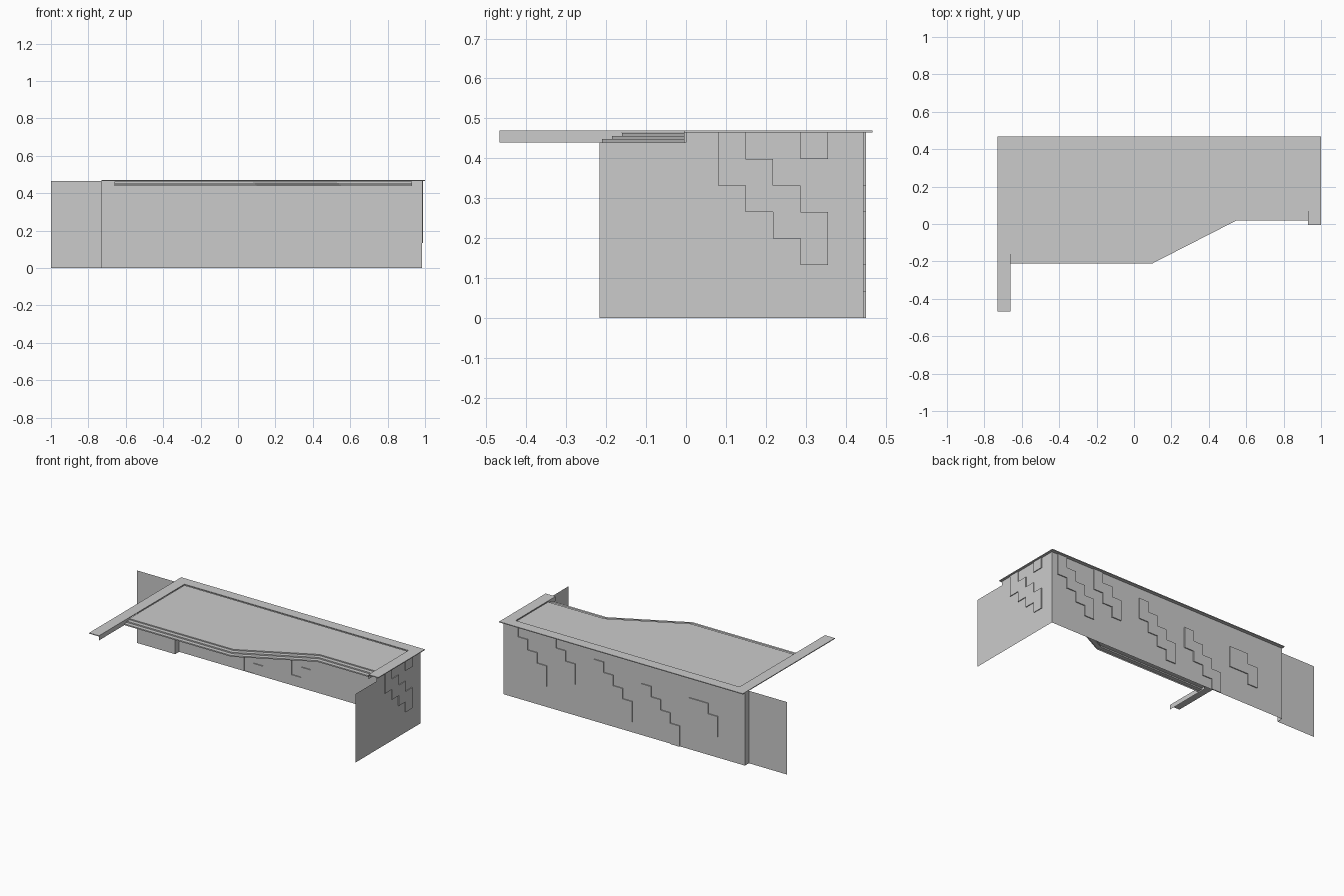
import bpy, bmesh

if "Cube" in bpy.data.objects:
    bpy.data.objects.remove(bpy.data.objects["Cube"])

TOP = 0.465          # wall height, underside of the rim
ROW = TOP / 7        # brick relief row height
COL = 0.0675         # brick relief column width


def finish(name, bm):
    me = bpy.data.meshes.new(name)
    bm.to_mesh(me)
    bm.free()
    ob = bpy.data.objects.new(name, me)
    bpy.context.collection.objects.link(ob)
    return ob


def sheet(name, faces):
    """Flat faces given as corner lists."""
    bm = bmesh.new()
    for f in faces:
        bm.faces.new([bm.verts.new(p) for p in f])
    bmesh.ops.remove_doubles(bm, verts=bm.verts, dist=1e-5)
    return finish(name, bm)


def relief_wall(name, cuts, raised, place, push):
    """Wall sheet on a grid of cells; raised cells are pushed outward."""
    bm = bmesh.new()
    grid = [[bm.verts.new(place(u, r * ROW)) for r in range(8)] for u in cuts]
    picked = []
    for i in range(len(cuts) - 1):
        mid = (cuts[i] + cuts[i + 1]) / 2
        for r in range(7):
            f = bm.faces.new((grid[i][r], grid[i + 1][r],
                              grid[i + 1][r + 1], grid[i][r + 1]))
            if raised(mid, r):
                picked.append(f)
    ext = bmesh.ops.extrude_face_region(bm, geom=picked)
    moved = [g for g in ext["geom"] if isinstance(g, bmesh.types.BMVert)]
    bmesh.ops.translate(bm, verts=moved, vec=push)
    old = [f for f in picked if f.is_valid]
    if old:
        bmesh.ops.delete(bm, geom=old, context='FACES')
    bmesh.ops.dissolve_limit(bm, angle_limit=0.01, verts=bm.verts, edges=bm.edges)
    return finish(name, bm)


# Back wall with descending stair-shaped reliefs: column -> (low row, high row)
steps = {}
for start, low, count in ((13, 5, 4), (9, 5, 3), (4, 4, 4), (-1, 3, 4)):
    for k in range(count):
        steps[start - k] = (low - k, low - k + 2)
steps.update({-6: (3, 5), -7: (3, 5), -8: (2, 4)})


def back_raised(x, r):
    c = int((x + 10 * COL) // COL) - 10
    lo, hi = steps.get(c, (0, 0))
    return lo <= r < hi


relief_wall("back_wall", [-0.73] + [c * COL for c in range(-10, 15)] + [0.985],
            back_raised, lambda u, z: (u, 0.445, z), (0, 0.006, 0))

# Right wall with a matching relief, plus its lower front extension
side = [0.0] + [0.08 + 0.069 * k for k in range(5)] + [0.445]


def side_raised(y, r):
    k = int((y - 0.08) // 0.069)
    if not 0 <= k < 4:
        return False
    return 5 - k <= r < 7 - k or (k == 3 and r == 6)


relief_wall("right_wall", side, side_raised,
            lambda u, z: (0.985, u, z), (0.005, 0, 0))
sheet("right_wall_front", [[(0.985, -0.217, 0), (0.985, 0, 0),
                            (0.985, 0, 0.44), (0.985, -0.217, 0.44)]])

# Set-back left panel and its short return
sheet("left_panel", [
    [(-0.73, 0.445, 0), (-0.73, 0.405, 0), (-0.73, 0.405, TOP), (-0.73, 0.445, TOP)],
    [(-0.73, 0.405, 0), (-1, 0.405, 0), (-1, 0.405, TOP), (-0.73, 0.405, TOP)]])

# Thin rim around three sides
outline = [(-0.73, -0.467), (-0.66, -0.467), (-0.66, 0.40), (0.93, 0.40),
           (0.93, -0.005), (1.0, -0.005), (1.0, 0.467), (-0.73, 0.467)]
bm = bmesh.new()
face = bm.faces.new([bm.verts.new((x, y, TOP)) for x, y in outline])
ext = bmesh.ops.extrude_face_region(bm, geom=[face], use_keep_orig=True)
bmesh.ops.translate(bm, vec=(0, 0, 0.005),
                    verts=[g for g in ext["geom"] if isinstance(g, bmesh.types.BMVert)])
bmesh.ops.recalc_face_normals(bm, faces=bm.faces)
finish("rim", bm)


# Sunken deck with a bent front edge
def edge(n, z):
    d = n * 0.025
    return [(-0.66, -0.16 - d, z), (0.08 + d / 2.5, -0.16 - d, z),
            (0.53 + d / 2.5, 0.07 - d, z), (0.93, 0.07 - d, z)]


levels = [0.463, 0.456, 0.448, 0.44]
sheet("deck", [edge(0, levels[0]) + [(0.93, 0.40, levels[0]), (-0.66, 0.40, levels[0])]])

# Three shallow steps along the front edge: riser, tread, riser, tread, riser
rails = []
for n in range(3):
    rails += [edge(n, levels[n]), edge(n, levels[n + 1])]
sheet("front_steps", [[b[i], b[i + 1], a[i + 1], a[i]]
                      for a, b in zip(rails, rails[1:]) for i in range(3)])

# Fascia strips under the inner edges of the rim arms
for name, x, y0, y1 in (("left_fascia", -0.66, -0.467, -0.16),
                        ("right_fascia", 0.93, -0.005, 0.07)):
    sheet(name, [[(x, y0, 0.44), (x, y1, 0.44), (x, y1, TOP), (x, y0, TOP)]])
